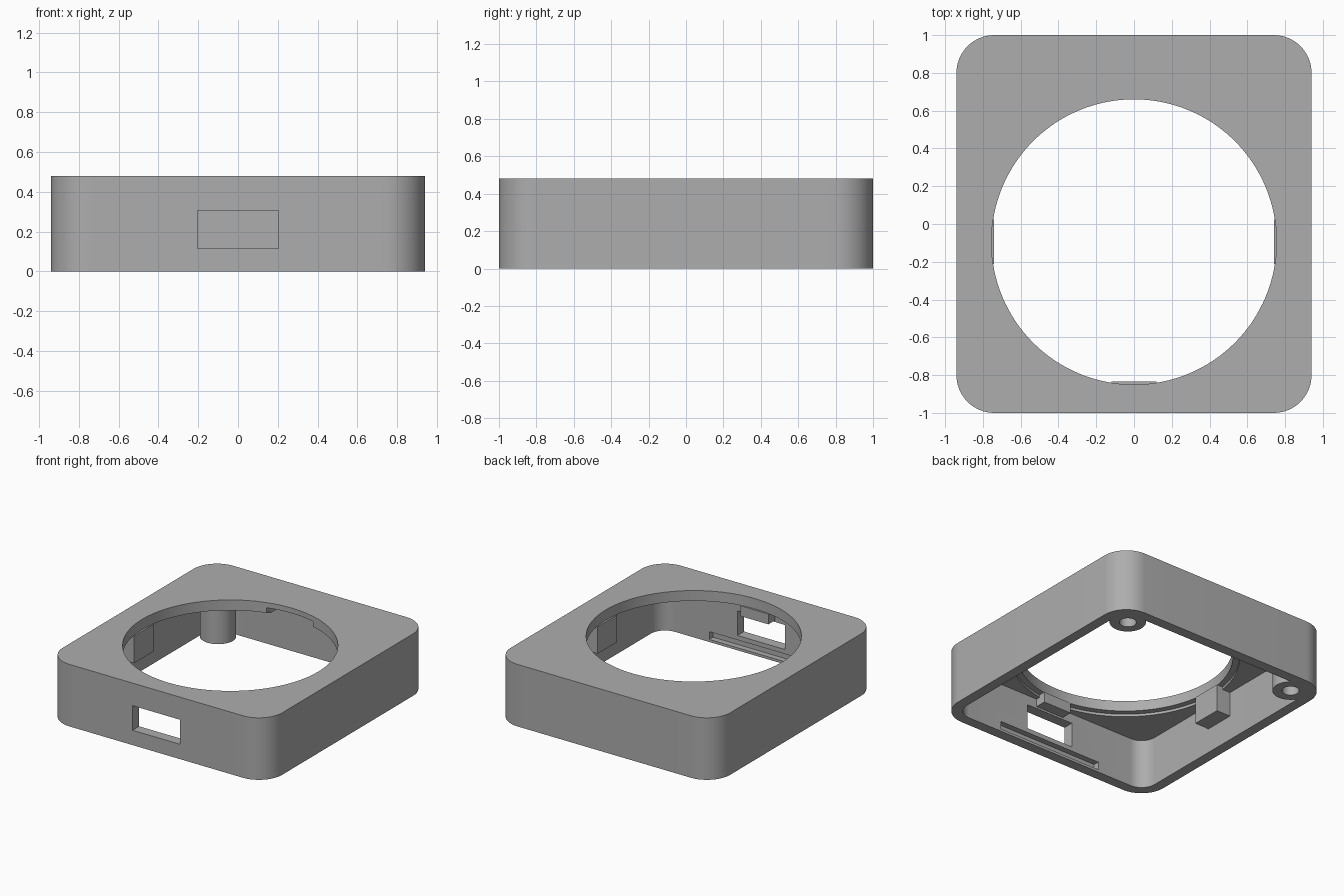
import bpy, bmesh, math

cube = bpy.data.objects.get("Cube")
if cube:
    bpy.data.objects.remove(cube, do_unlink=True)

# Single grey plastic
grey = bpy.data.materials.new("grey_plastic")
grey.use_nodes = True
colour = (0.42, 0.42, 0.42, 1)
grey.diffuse_color = colour
grey.node_tree.nodes["Principled BSDF"].inputs["Base Color"].default_value = colour


def prism(name, outline, z0, z1):
    """Extrude a counter-clockwise outline from z0 to z1."""
    bm = bmesh.new()
    base = bm.faces.new([bm.verts.new((x, y, z0)) for x, y in outline])
    extruded = bmesh.ops.extrude_face_region(bm, geom=[base])["geom"]
    for v in extruded:
        if isinstance(v, bmesh.types.BMVert):
            v.co.z = z1
    bmesh.ops.recalc_face_normals(bm, faces=bm.faces)
    mesh = bpy.data.meshes.new(name)
    bm.to_mesh(mesh)
    bm.free()
    mesh.materials.append(grey)
    obj = bpy.data.objects.new(name, mesh)
    bpy.context.collection.objects.link(obj)
    return obj


def arc(cx, cy, r, start, sweep, steps):
    angles = [start + sweep * i / steps for i in range(steps + 1)]
    return [(cx + r * math.cos(a), cy + r * math.sin(a)) for a in angles]


def rounded(name, hx, hy, r, z0, z1):
    outline = []
    for i, (sx, sy) in enumerate([(1, 1), (-1, 1), (-1, -1), (1, -1)]):
        outline += arc(sx * (hx - r), sy * (hy - r), r, i * math.pi / 2, math.pi / 2, 16)
    return prism(name, outline, z0, z1)


def cylinder(name, cx, cy, r, z0, z1, sides):
    return prism(name, arc(cx, cy, r, 0, math.tau, sides)[:-1], z0, z1)


def box(name, x0, x1, y0, y1, z0, z1):
    return prism(name, [(x0, y0), (x1, y0), (x1, y1), (x0, y1)], z0, z1)


def cut(obj, cutter):
    """Subtract the cutter, bake the result and discard the cutter."""
    mod = obj.modifiers.new("cut", 'BOOLEAN')
    mod.operation = 'DIFFERENCE'
    mod.solver = 'EXACT'
    mod.object = cutter
    bpy.context.view_layer.objects.active = obj
    bpy.ops.object.modifier_apply(modifier=mod.name)
    bpy.data.objects.remove(cutter, do_unlink=True)


def smooth(obj):
    bpy.ops.object.select_all(action='DESELECT')
    obj.select_set(True)
    bpy.context.view_layer.objects.active = obj
    bpy.ops.object.shade_smooth_by_angle(angle=math.radians(30))


HOLE_Y = -0.095
CEILING = 0.38

# Open-bottomed housing with a round opening in the top
housing = rounded("housing", 0.94, 1.0, 0.2, 0, 0.48)
cut(housing, rounded("cavity", 0.86, 0.92, 0.12, -0.1, CEILING))
cut(housing, cylinder("lip_recess", 0, HOLE_Y, 0.80, 0.3, 0.40, 128))
cut(housing, cylinder("opening", 0, HOLE_Y, 0.755, 0.2, 0.6, 128))

# Port window, inner groove below it, and notch under the rear lip
cut(housing, box("port", -0.203, 0.203, -1.1, -0.88, 0.115, 0.305))
cut(housing, box("groove", -0.445, 0.445, -0.965, -0.88, 0.02, 0.08))
cut(housing, box("rear_notch", -0.2, 0.2, 0.5, 0.8, 0.3, 0.44))
smooth(housing)

# Screw bosses in the rear corners, with blind holes
for side, sx in (("left", 1), ("right", -1)):
    boss = cylinder(side + "_screw_boss", sx * 0.745, 0.82, 0.127, 0, CEILING + 0.02, 48)
    cut(boss, cylinder("screw_hole", sx * 0.745, 0.82, 0.06, -0.1, 0.32, 32))
    smooth(boss)

# Retaining blocks around the opening
for side, sx in (("left", 1), ("right", -1)):
    x0, x1 = sorted((sx * 0.74, sx * 0.88))
    box(side + "_retaining_block", x0, x1, HOLE_Y - 0.118, HOLE_Y + 0.118, 0.19, 0.40)
box("front_retaining_block", -0.12, 0.12, -0.94, -0.835, 0.32, 0.40)
